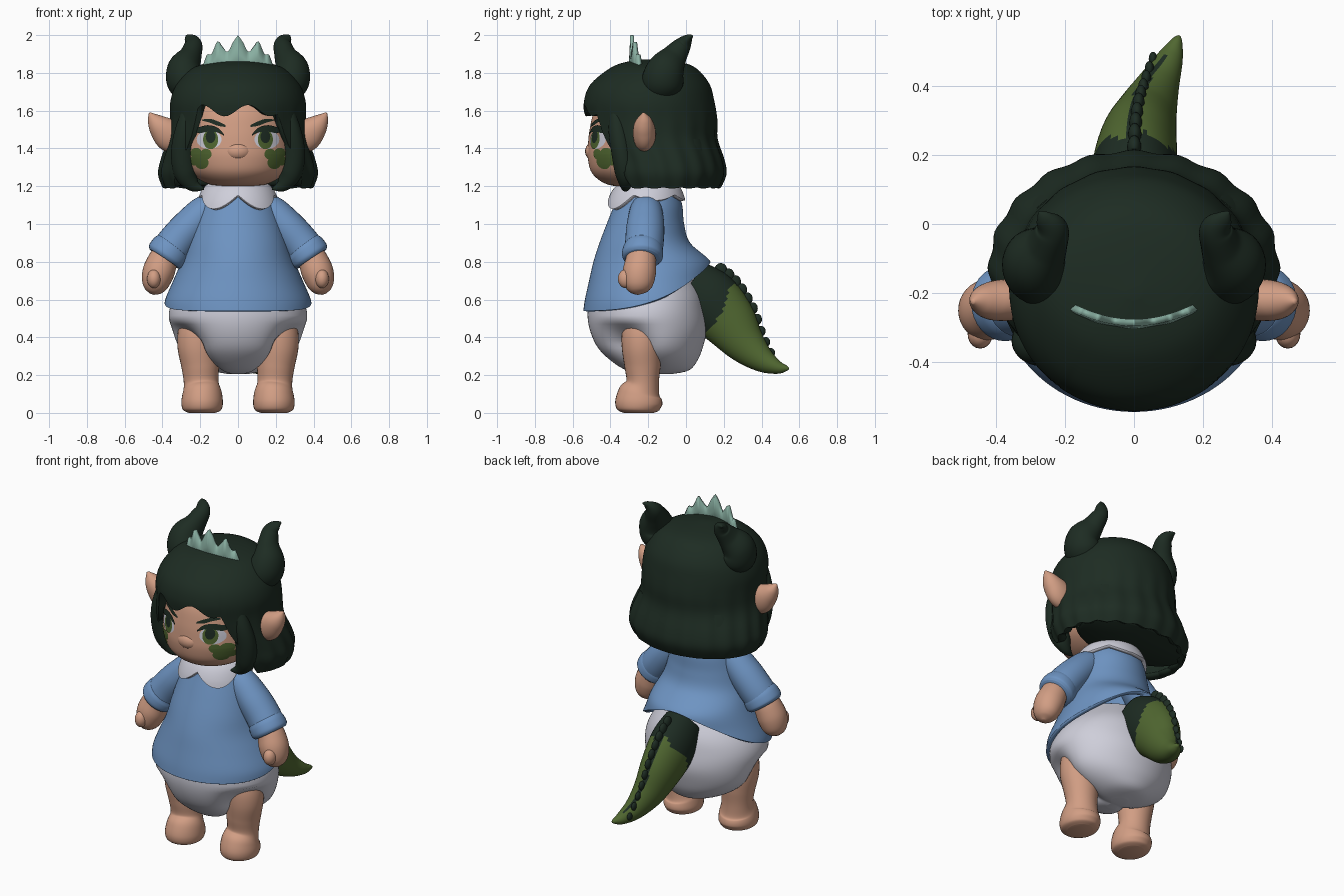
import bpy, bmesh, math
from mathutils import Vector
from mathutils.bvhtree import BVHTree

if "Cube" in bpy.data.objects:
    bpy.data.objects.remove(bpy.data.objects["Cube"])


def material(name, r, g, b):
    m = bpy.data.materials.new(name)
    m.diffuse_color = (r, g, b, 1)
    m.use_nodes = True
    m.node_tree.nodes["Principled BSDF"].inputs["Base Color"].default_value = m.diffuse_color
    return m


DARK = material("dark green", .0125, .025, .0165)
BLUE = material("shirt blue", .155, .295, .54)
SKIN = material("skin", .64, .34, .23)
WHITE = material("soft white", .62, .62, .70)
GREEN = material("leaf green", .080, .135, .030)
MINT = material("crown mint", .25, .43, .36)


def clamp(v):
    return max(0, min(1, v))


def spline(rows, per=8):
    """Smooth curve through rows of numbers (Catmull-Rom)."""
    out = []
    for i in range(len(rows) - 1):
        p0, p1, p2, p3 = (rows[max(0, min(len(rows) - 1, i + k))] for k in (-1, 0, 1, 2))
        for j in range(per):
            t = j / per
            out.append([.5 * (2 * b + (c - a) * t + (2 * a - 5 * b + 4 * c - d) * t * t
                              + (3 * b - a - 3 * c + d) * t ** 3)
                        for a, b, c, d in zip(p0, p1, p2, p3)])
    return out + [list(rows[-1])]


def make(name, verts, faces, mats, thick=0, face_front=False):
    me = bpy.data.meshes.new(name)
    me.from_pydata(verts, [], faces)
    bm = bmesh.new()
    bm.from_mesh(me)
    bmesh.ops.recalc_face_normals(bm, faces=bm.faces)
    if face_front and sum(f.normal.y for f in bm.faces) > 0:
        bmesh.ops.reverse_faces(bm, faces=bm.faces)
    for f in bm.faces:
        f.smooth = True
    bm.to_mesh(me)
    bm.free()
    for m in mats:
        me.materials.append(m)
    ob = bpy.data.objects.new(name, me)
    bpy.context.collection.objects.link(ob)
    if thick:
        s = ob.modifiers.new("thickness", 'SOLIDIFY')
        s.thickness, s.offset = thick, -1
    return ob


def grid_faces(rings, seg):
    return [(j * seg + i, j * seg + (i + 1) % seg, (j + 1) * seg + (i + 1) % seg, (j + 1) * seg + i)
            for j in range(rings - 1) for i in range(seg)]


def shell(name, rows, mat, hem=None, mod=None, thick=0, seg=96, n=40):
    """Stack of ellipses (z, centre y, rx, ry), top to bottom; hem(angle) sets the lower edge."""
    table, verts = spline(rows, 10), []
    for j in range(n + 1):
        s = (1 - math.cos(math.pi * j / n)) / 2
        for i in range(seg):
            a = (2 * math.pi * i / seg + math.pi) % (2 * math.pi) - math.pi   # 0 = front
            end = hem(a) if hem else rows[-1][0]
            z = rows[0][0] + (end - rows[0][0]) * s
            k = next((k for k in range(1, len(table)) if table[k][0] <= z), len(table) - 1)
            p, q = table[k - 1], table[k]
            t = clamp((z - p[0]) / (q[0] - p[0]))
            cy, rx, ry = (p[c] + (q[c] - p[c]) * t for c in (1, 2, 3))
            m = mod(a, z) if mod else 1
            verts.append((m * rx * math.sin(a), cy - m * ry * math.cos(a), z))
    faces = grid_faces(n + 1, seg) + [tuple(range(seg))]
    if not thick:
        faces.append(tuple(range(n * seg, (n + 1) * seg)))
    return make(name, verts, faces, [mat], thick)


def tube(name, pts, mats, ref=(0, 1, 0), s=1, seg=32):
    """Tube through (x, y, z, radius along ref, other radius); s = -1 mirrors it."""
    path, verts = spline(pts), []
    for j, p in enumerate(path):
        t = (Vector(path[min(j + 1, len(path) - 1)][:3]) - Vector(path[max(j - 1, 0)][:3])).normalized()
        b = Vector(ref)
        b = (b - t * t.dot(b)).normalized()
        c = t.cross(b)
        for i in range(seg):
            a = 2 * math.pi * i / seg
            v = Vector(p[:3]) + b * max(p[3], .002) * math.cos(a) + c * max(p[4], .002) * math.sin(a)
            verts.append((v.x * s, v.y, v.z))
    n = len(path)
    return make(name, verts, grid_faces(n, seg) + [tuple(range(seg)), tuple(range((n - 1) * seg, n * seg))], mats)


def ball(name, loc, size, mat):
    rows = [(loc[2] + size[2] * math.cos(k * math.pi / 10), loc[1], size[0] * math.sin(k * math.pi / 10) + .0005,
             size[1] * math.sin(k * math.pi / 10) + .0005) for k in range(11)]
    ob = shell(name, rows, mat, seg=20, n=12)
    ob.location.x = loc[0]
    return ob


# Head and nose
head = shell("head", [(1.7, -.22, .22, .2), (1.6, -.225, .275, .26), (1.5, -.23, .29, .28), (1.42, -.235, .292, .284),
                      (1.35, -.24, .287, .28), (1.27, -.25, .25, .248), (1.215, -.265, .165, .165),
                      (1.195, -.27, .07, .07)], SKIN)
ball("nose", (0, -.487, 1.385), (.07, .047, .05), SKIN)
face_tree = BVHTree.FromPolygons([v.co for v in head.data.vertices], [p.vertices for p in head.data.polygons])


def on_face(x, z, off):
    hit = face_tree.ray_cast(Vector((x, -2, z)), Vector((0, 1, 0)))[0]
    return (x, (hit.y if hit else -.25) - off, z)


def disc(name, x, z, rx, rz, mat, off):
    verts = [on_face(x + r / 5 * rx * math.cos(a * math.pi / 12), z + r / 5 * rz * math.sin(a * math.pi / 12), off)
             for r in (.05, 1, 2, 3, 4, 5) for a in range(24)]
    make(name, verts, grid_faces(6, 24) + [tuple(range(24))], [mat], face_front=True)


def stroke(name, pts, s, mat, off):
    """Painted stroke through (x, z, half height)."""
    path = spline(pts, 6)
    verts = [on_face(s * x, z + k * max(h, .001), off) for x, z, h in path for k in (-1, 0, 1)]
    faces = [(3 * j + k, 3 * j + k + 1, 3 * j + k + 4, 3 * j + k + 3) for j in range(len(path) - 1) for k in (0, 1)]
    make(name, verts, faces, [mat], face_front=True)


# Painted face: eyes, lashes, brows and cheek scales
for s, side in ((1, "left"), (-1, "right")):
    disc(side + "_eye_white", s * .153, 1.447, .066, .05, WHITE, .003)
    disc(side + "_iris", s * .145, 1.448, .04, .052, GREEN, .005)
    disc(side + "_pupil", s * .145, 1.462, .026, .034, DARK, .007)
    stroke(side + "_lash", [(.075, 1.472, .004), (.11, 1.498, .013), (.16, 1.506, .017), (.21, 1.497, .016),
                            (.25, 1.512, .003)], s, DARK, .009)
    stroke(side + "_brow", [(.065, 1.518, .005), (.11, 1.533, .012), (.15, 1.547, .01), (.19, 1.55, .003)], s, DARK, .006)
    for x, z, r in ((.17, 1.37, .03), (.222, 1.375, .03), (.192, 1.325, .036), (.232, 1.335, .026)):
        disc(side + "_cheek_scale", s * x, z, r, r * .95, GREEN, .004)


# Hair: one cap with fringe, a filled underside, plus front locks
def hair_hem(a):
    fringe = 1.6 + .03 * math.cos(9 * a + 4.94)
    t = clamp((abs(a) - .62) / .36)
    return fringe + (1.19 + .003 * math.cos(20 * a) - fringe) * t


shell("hair", [(1.872, -.2, .02, .02), (1.855, -.175, .15, .155), (1.82, -.175, .25, .235), (1.74, -.19, .325, .315),
               (1.65, -.195, .358, .345), (1.55, -.185, .36, .35), (1.45, -.18, .37, .345), (1.34, -.14, .405, .34),
               (1.26, -.125, .418, .335), (1.17, -.12, .385, .29)], DARK, hair_hem,
      lambda a, z: 1 + .012 * math.cos(20 * a) * clamp((1.65 - z) / .3), thick=.05, seg=120)
shell("hair_underside", [(1.45, -.04, .32, .18), (1.3, -.03, .37, .21), (1.22, -.03, .365, .2),
                         (1.2, -.03, .34, .18)], DARK)
for s, side in ((1, "left"), (-1, "right")):
    tube(side + "_front_lock", [(.25, -.37, 1.64, .03, .03), (.277, -.36, 1.5, .05, .055), (.292, -.34, 1.38, .055, .062),
                                (.278, -.32, 1.27, .055, .06), (.235, -.32, 1.205, .03, .035),
                                (.18, -.33, 1.185, .004, .004)], [DARK], s=s)
    tube(side + "_horn", [(.25, -.13, 1.685, .07, .09), (.275, -.125, 1.75, .1, .11), (.283, -.105, 1.82, .092, .1),
                          (.252, -.06, 1.89, .06, .068), (.237, -.015, 1.95, .047, .045),
                          (.258, .015, 1.985, .028, .02), (.275, .035, 1.996, .004, .004)], [DARK], (1, 0, 0), s)
    tube(side + "_ear", [(.3, -.22, 1.45, .05, .08), (.36, -.22, 1.472, .06, .088), (.41, -.222, 1.513, .056, .066),
                         (.445, -.222, 1.553, .038, .038), (.468, -.225, 1.588, .006, .006)], [SKIN], s=s)

# Crown: curved strip with a spiked upper edge
spikes = spline([(0, 2.0), (.025, 1.965), (.055, 1.912), (.085, 1.94), (.11, 1.965), (.14, 1.9), (.165, 1.895),
                 (.19, 1.825)], 4)
edge = [(-x, z) for x, z in reversed(spikes[1:])] + spikes
verts = [(x, -.305 + .05 * (x / .19) ** 2 + .01 * k, b + (z - b) * k) for x, z in edge
         for b in [1.80 - .02 * (x / .19) ** 2] for k in (0, .5, 1)]
make("crown", verts, [(3 * j + k, 3 * j + k + 1, 3 * j + k + 4, 3 * j + k + 3) for j in range(len(edge) - 1)
                      for k in (0, 1)], [MINT], thick=.02, face_front=True)

# Shirt and scalloped collar
shell("shirt", [(1.19, -.2, .13, .12), (1.16, -.2, .175, .155), (1.1, -.2, .2, .18), (1.0, -.215, .232, .205),
                (.9, -.218, .262, .24), (.8, -.18, .3, .31), (.7, -.185, .343, .328), (.6, -.19, .385, .345),
                (.53, -.19, .392, .355)], BLUE, lambda a: .54 + .26 * ((1 - math.cos(a)) / 2) ** 2.5, thick=.025)
shell("collar", [(1.24, -.2, .1, .1), (1.22, -.2, .15, .148), (1.18, -.205, .19, .183), (1.12, -.21, .217, .207),
                 (1.05, -.215, .235, .217)], WHITE,
      lambda a: 1.155 - .075 * abs(math.sin(2.6 * a)) * (1 if abs(a) < 1.208 else .4), thick=.025)


# Padded underwear, hollowed where the legs come out
def leg_hole(a, z):
    return 1 - .4 * clamp((.49 - z) / .12) * math.exp(-((abs(a) - 1.1) / .42) ** 2)


shell("padded_underwear", [(.78, -.2, .18, .18), (.65, -.21, .31, .28), (.55, -.21, .362, .31), (.45, -.2, .36, .312),
                           (.35, -.19, .33, .28), (.28, -.17, .26, .232), (.225, -.15, .15, .165),
                           (.205, -.15, .05, .07)], WHITE, mod=leg_hole)

# Limbs
for s, side in ((1, "left"), (-1, "right")):
    tube(side + "_leg", [(.2, -.22, .54, .05, .05), (.21, -.225, .5, .09, .09), (.21, -.232, .43, .106, .108),
                         (.21, -.235, .35, .105, .11), (.2, -.23, .25, .096, .1), (.195, -.23, .16, .087, .092),
                         (.19, -.245, .1, .115, .105), (.19, -.25, .05, .125, .11), (.19, -.25, .015, .11, .1),
                         (.19, -.25, 0, .08, .07)], [SKIN], s=s)
    tube(side + "_sleeve", [(.08, -.2, 1.12, .06, .04), (.16, -.21, 1.075, .085, .085), (.25, -.215, .99, .1, .096),
                            (.325, -.22, .905, .102, .1), (.378, -.23, .835, .1, .1)], [BLUE], s=s)
    tube(side + "_cuff", [(.345, -.226, .88, .1, .1), (.36, -.228, .86, .107, .108), (.38, -.231, .83, .108, .108),
                          (.39, -.232, .815, .095, .095)], [BLUE], s=s)
    tube(side + "_hand", [(.37, -.235, .86, .07, .07), (.4, -.24, .8, .082, .08), (.423, -.248, .74, .088, .084),
                          (.44, -.253, .68, .077, .07), (.45, -.255, .645, .05, .045),
                          (.455, -.255, .628, .01, .01)], [SKIN], s=s)
    ball(side + "_thumb", (s * .445, -.318, .71), (.036, .042, .05), SKIN)

# Tail: dark near the root and along the ridge, green beyond
tail = tube("tail", [(0, .02, .68, .11, .14), (0, .12, .6, .125, .165), (.01, .22, .49, .115, .15),
                     (.035, .31, .37, .09, .11), (.07, .40, .285, .062, .07), (.105, .48, .243, .038, .038),
                     (.125, .53, .236, .016, .016), (.132, .545, .237, .003, .003)], [GREEN, DARK], (1, 0, 0), seg=64)
for f in tail.data.polygons:
    c = f.center
    root = c.y - .1 < .55 * (c.z - .4) + .015 * math.sin(60 * c.x)
    ridge = f.normal.z > 0 and abs(f.normal.x + .1) < .15 and c.y < .49
    f.material_index = int(root or ridge)
# Ridge bumps sit on the tail's upper surface
tail_tree = BVHTree.FromPolygons([v.co for v in tail.data.vertices], [p.vertices for p in tail.data.polygons])
for k in range(11):
    t = k / 10
    x, y, z = .055 * t * t, .11 + .3 * t ** 1.15 + .05 * t, .66 - .42 * t
    hit = tail_tree.ray_cast(Vector((x, y + .48, z + .6)), Vector((0, -.625, -.78)))[0]
    r = .034 - .014 * t
    ball("tail_ridge_bump", hit, (r * .6, r, r * 1.15), DARK)
